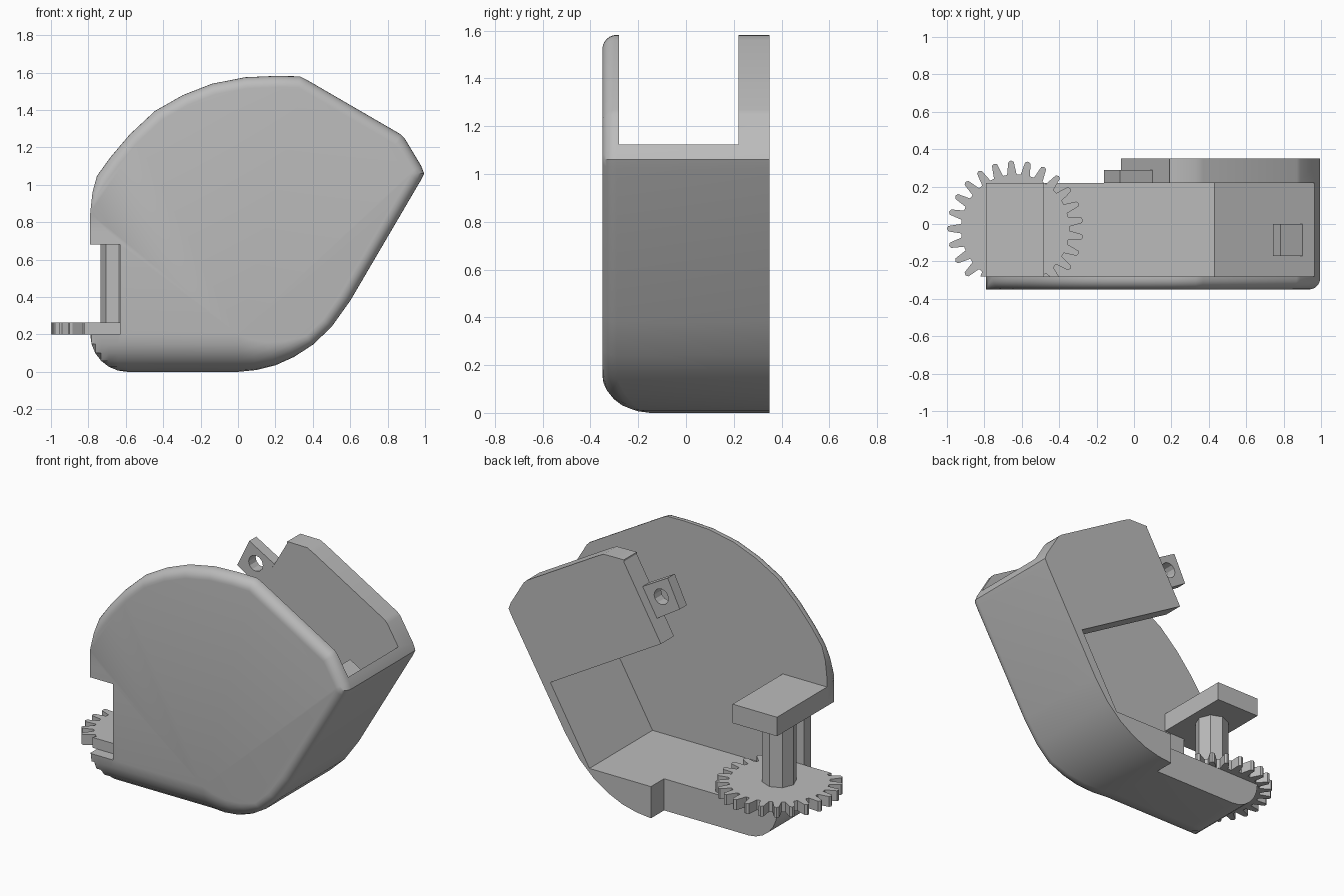
import bpy, bmesh, math
from mathutils import Vector

if "Cube" in bpy.data.objects:
    bpy.data.objects.remove(bpy.data.objects["Cube"], do_unlink=True)

grey = bpy.data.materials.new("light_grey_plastic")
grey.use_nodes = True
grey.diffuse_color = (0.5, 0.5, 0.5, 1)
grey.node_tree.nodes["Principled BSDF"].inputs["Base Color"].default_value = (0.5, 0.5, 0.5, 1)


def finish(bm, name):
    bmesh.ops.recalc_face_normals(bm, faces=bm.faces)
    mesh = bpy.data.meshes.new(name)
    bm.to_mesh(mesh)
    bm.free()
    mesh.materials.append(grey)
    obj = bpy.data.objects.new(name, mesh)
    bpy.context.collection.objects.link(obj)
    return obj


def prism(name, points, low, high, axis="y"):
    """Extrude a flat profile along y (x, z points) or z (x, y points)."""
    bm = bmesh.new()
    place = (lambda p, d: (p[0], d, p[1])) if axis == "y" else (lambda p, d: (p[0], p[1], d))
    face = bm.faces.new([bm.verts.new(place(p, low)) for p in points])
    new = bmesh.ops.extrude_face_region(bm, geom=[face])["geom"]
    top = [v for v in new if isinstance(v, bmesh.types.BMVert)]
    bmesh.ops.translate(bm, verts=top, vec=Vector(place((0, 0), high - low)))
    return finish(bm, name)


def rect(x0, x1, v0, v1):
    return [(x0, v0), (x1, v0), (x1, v1), (x0, v1)]


def cut(obj, cutter):
    cutter.hide_render = True
    mod = obj.modifiers.new("cut", "BOOLEAN")
    mod.operation = "DIFFERENCE"
    mod.solver = "EXACT"
    mod.object = cutter
    bpy.context.view_layer.objects.active = obj
    bpy.ops.object.modifier_apply(modifier=mod.name)
    bpy.data.objects.remove(cutter, do_unlink=True)


def ring(cx, cy, r, n, turn=0):
    return [(cx + r * math.cos(turn + math.tau * i / n),
             cy + r * math.sin(turn + math.tau * i / n)) for i in range(n)]


# Casing outline, counter-clockwise in x and z
FRONT, BACK, INNER, RIM = -0.35, 0.35, -0.28, 0.22
BIG, SMALL = 0.2, 0.06
outline = [(0, 0), (.1, .01), (.2, .035), (.3, .08), (.4, .145), (.5, .24), (.6, .38),
           (.975, 1.02), (.995, 1.06), (.98, 1.1), (.89, 1.25), (.87, 1.27), (.37, 1.56),
           (.33, 1.58), (.2, 1.582), (.037, 1.575), (-.14, 1.54), (-.294, 1.48),
           (-.444, 1.395), (-.578, 1.27), (-.68, 1.15), (-.754, 1.048), (-.778, .96), (-.79, .85)]
corner = [(-.59 - BIG * math.cos(a), BIG - BIG * math.sin(a))
          for a in [math.pi / 2 * i / 6 for i in range(7)]]
loop = outline + corner
last = len(outline)


def rounded(i, a):
    """Point of the casing skin at outline vertex i and fillet angle a."""
    x, z = loop[i]
    if i >= last or i == 0:
        return (x, FRONT + BIG * (1 - math.sin(a)), max(z, BIG * (1 - math.cos(a))))
    before, after = Vector(loop[i - 1]), Vector(loop[(i + 1) % len(loop)])
    along = (after - before).normalized()
    r = SMALL
    if z < 0.3:
        r += (BIG - SMALL) * max(0, 1 - x / 0.4)
    if x < -0.75:
        r = SMALL * max(0, (z - 0.85) / 0.2)
    inset = r * (1 - math.cos(a))
    return (x - along.y * inset, FRONT + r * (1 - math.sin(a)), z + along.x * inset)


# Solid casing with a soft front edge
bm = bmesh.new()
rows = [[bm.verts.new((x, BACK, z)) for x, z in loop]]
STEPS = 6
for k in range(STEPS + 1):
    rows.append([bm.verts.new(rounded(i, math.pi / 2 * k / STEPS)) for i in range(len(loop))])
for upper, lower in zip(rows, rows[1:]):
    for i in range(len(loop)):
        j = (i + 1) % len(loop)
        bm.faces.new((upper[i], upper[j], lower[j], lower[i]))
bm.faces.new(rows[0])
bm.faces.new(rows[-1])
bmesh.ops.remove_doubles(bm, verts=bm.verts, dist=0.0002)
bmesh.ops.dissolve_degenerate(bm, edges=bm.edges, dist=0.0002)
casing = finish(bm, "casing")

# Cavity, open back and side notch
cut(casing, prism("cavity_cutter",
                  [(-2, .2), (.43, .2), (1.23, 1.578), (1.23, 2), (-2, 2)], INNER, RIM))
cut(casing, prism("back_cutter",
                  [(-2, -.2), (0, -.2), (0, .2), (.43, .2), (.703, .67), (-.07, 1.12),
                   (.19, 1.57), (.19, 2), (-2, 2)], RIM - 0.001, 0.5))
cut(casing, prism("notch_cutter", rect(-2, -.63, .2, .68), -.5, INNER + 0.01))

# Lug on the back plate, with a screw hole
lug = prism("screw_lug", [(.1, 1.415), (-.075, 1.515), (-.16, 1.34), (0, 1.24)], RIM, .29)
cut(lug, prism("hole_cutter", ring(-.03, 1.385, .05, 12), 0, .5))

# Peg on the inner sloping wall
up, inward = Vector((.5, .866)), Vector((-.866, .5))
top = Vector((.905, 1.01))
prism("wall_peg", [top, top + inward * .14, top + inward * .14 - up * .08, top - up * .08], -.17, 0)

# Thumb gear, trimmed flush with the inside of the front plate
CX, CY, TEETH = -.635, -.025, 25
teeth = []
for t in range(TEETH):
    mid = math.pi + math.tau * t / TEETH
    for turn, r in ((-5, .29), (-3.7, .32), (-2.3, .358), (0, .365), (2.3, .358), (3.7, .32), (5, .29)):
        a = mid + math.radians(turn)
        teeth.append((CX + r * math.cos(a), CY + r * math.sin(a)))
gear = prism("thumb_gear", teeth, .2, .265, "z")
cut(gear, prism("gear_trim", rect(-2, 1, 0, .5), -1, INNER))

# Gear shaft and its top bracket
prism("gear_shaft", ring(CX, CY, .1, 8), .26, .69, "z")
prism("shaft_bracket", rect(-.79, -.48, INNER, RIM), .68, .8, "z")

# Smooth the casing, keeping its edges sharp
bpy.ops.object.select_all(action="DESELECT")
casing.select_set(True)
bpy.context.view_layer.objects.active = casing
bpy.ops.object.shade_smooth_by_angle(angle=math.radians(28))
